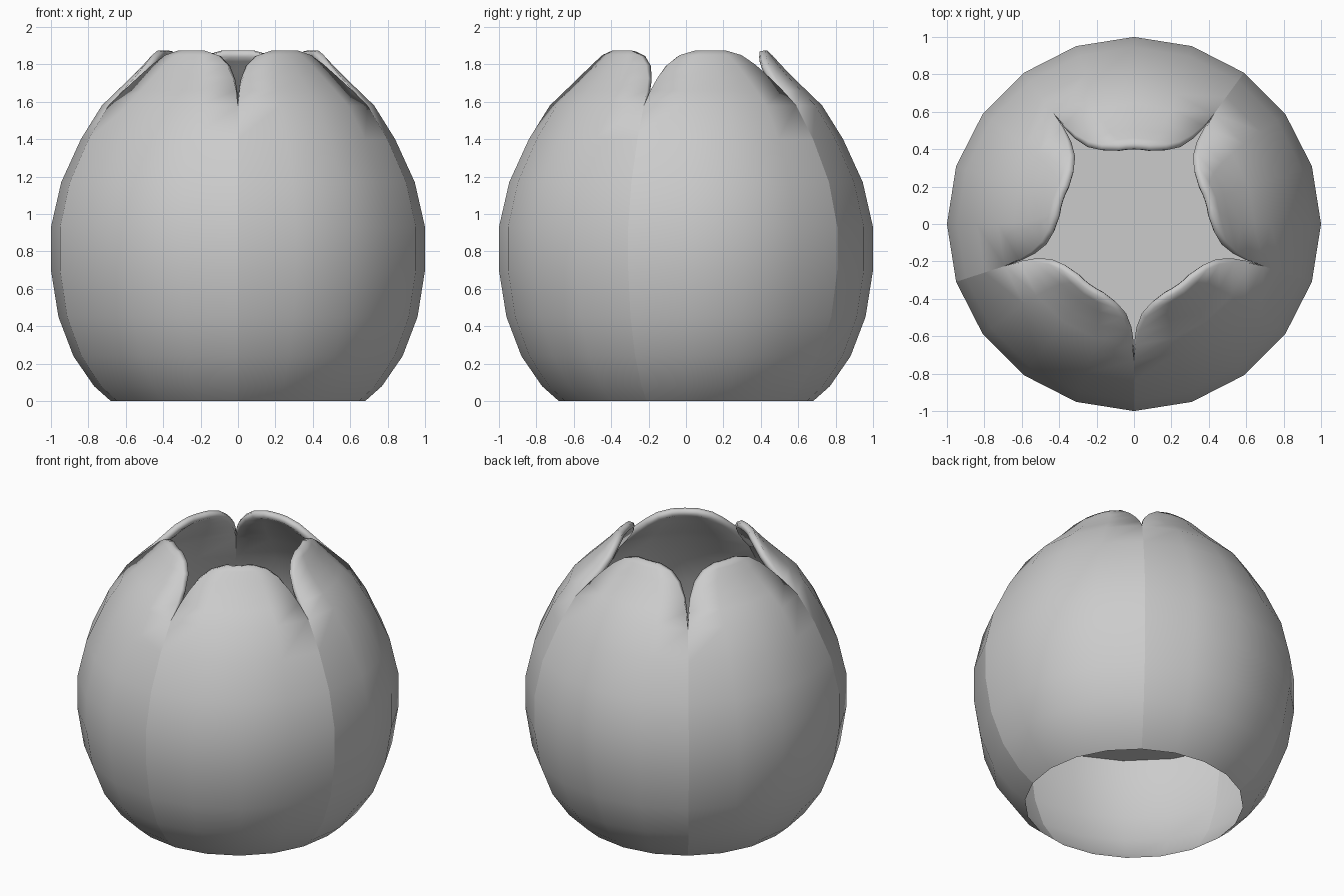
import bpy, bmesh, math
from mathutils import Vector

if "Cube" in bpy.data.objects:
    bpy.data.objects.remove(bpy.data.objects["Cube"])

# Petal profile: height, radius, half-width of the petal in degrees
ROWS = [(0, .68, 36), (.08, .77, 36), (.24, .88, 36), (.45, .96, 36), (.70, 1, 36),
        (.93, 1, 36), (1.17, .945, 36), (1.40, .84, 36), (1.58, .728, 36),
        (1.66, .645, 35.2), (1.73, .573, 33.3), (1.80, .505, 29), (1.85, .46, 22),
        (1.875, .432, 11)]
NOTCH = 8          # row where neighbouring petals part
INNER = 5          # first row of the inner wall above the floor
COLS = [-1, -.5, 0, .5, 1]
THICK = .05
FLOOR_Z = .88


def polar(r, deg, z):
    a = math.radians(deg)
    return Vector((r * math.cos(a), r * math.sin(a), z))


def inward(i):
    """Offset (radius, height) that moves row i to the inner wall."""
    a, b = ROWS[max(i - 1, 0)], ROWS[min(i + 1, len(ROWS) - 1)]
    n = Vector((b[0] - a[0], a[1] - b[1])).normalized()
    return -n * THICK


def petal(name, centre):
    bm = bmesh.new()

    def grid(points):
        vs = [[bm.verts.new(p) for p in row] for row in points]
        return vs

    def skin(g, flip=False):
        for lo, hi in zip(g, g[1:]):
            for c in range(len(lo) - 1):
                q = [lo[c], lo[c + 1], hi[c + 1], hi[c]]
                bm.faces.new(q[::-1] if flip else q)

    outer = grid([[polar(r, centre + c * w, z) for c in COLS] for z, r, w in ROWS])
    inner_pts = [[polar(.95, centre + c * 36, FLOOR_Z) for c in COLS]]
    for i in range(INNER + 1, len(ROWS)):
        z, r, w = ROWS[i]
        d = inward(i)
        inner_pts.append([polar(r + d.x, centre + c * w, z + d.y) for c in COLS])
    inner = grid(inner_pts)
    skin(outer)
    skin(inner, True)

    # Rounded rim along the free edge of the petal
    def edge_path(g, start):
        return ([row[-1] for row in g[start:]] + g[-1][-2:0:-1]
                + [row[0] for row in reversed(g[start:])])

    po, pi = edge_path(outer, NOTCH), edge_path(inner, NOTCH - INNER)
    core = polar(.70, centre, 1.6)
    mid = []
    for k, (a, b) in enumerate(zip(po, pi)):
        m = (a.co + b.co) / 2
        end = min(k, len(po) - 1 - k)
        n = (b.co - a.co).normalized()
        out = m - core
        out = (out - n * out.dot(n)).normalized()
        mid.append(bm.verts.new(m + out * .02 * min(end / 3, 1)))
    for s, t in ((po, mid), (mid, pi)):
        for k in range(len(s) - 1):
            bm.faces.new((s[k + 1], s[k], t[k], t[k + 1]))

    for f in bm.faces:
        f.smooth = True
    me = bpy.data.meshes.new(name)
    bm.to_mesh(me)
    bm.free()
    bpy.context.collection.objects.link(bpy.data.objects.new(name, me))


# Five petals forming the cup
for k in range(5):
    petal(f"petal_{k + 1}", 18 + 72 * k)

# Floor inside the cup
bpy.ops.mesh.primitive_circle_add(vertices=20, radius=.995, fill_type='NGON',
                                  location=(0, 0, FLOOR_Z))
bpy.context.object.name = "inner_floor"
